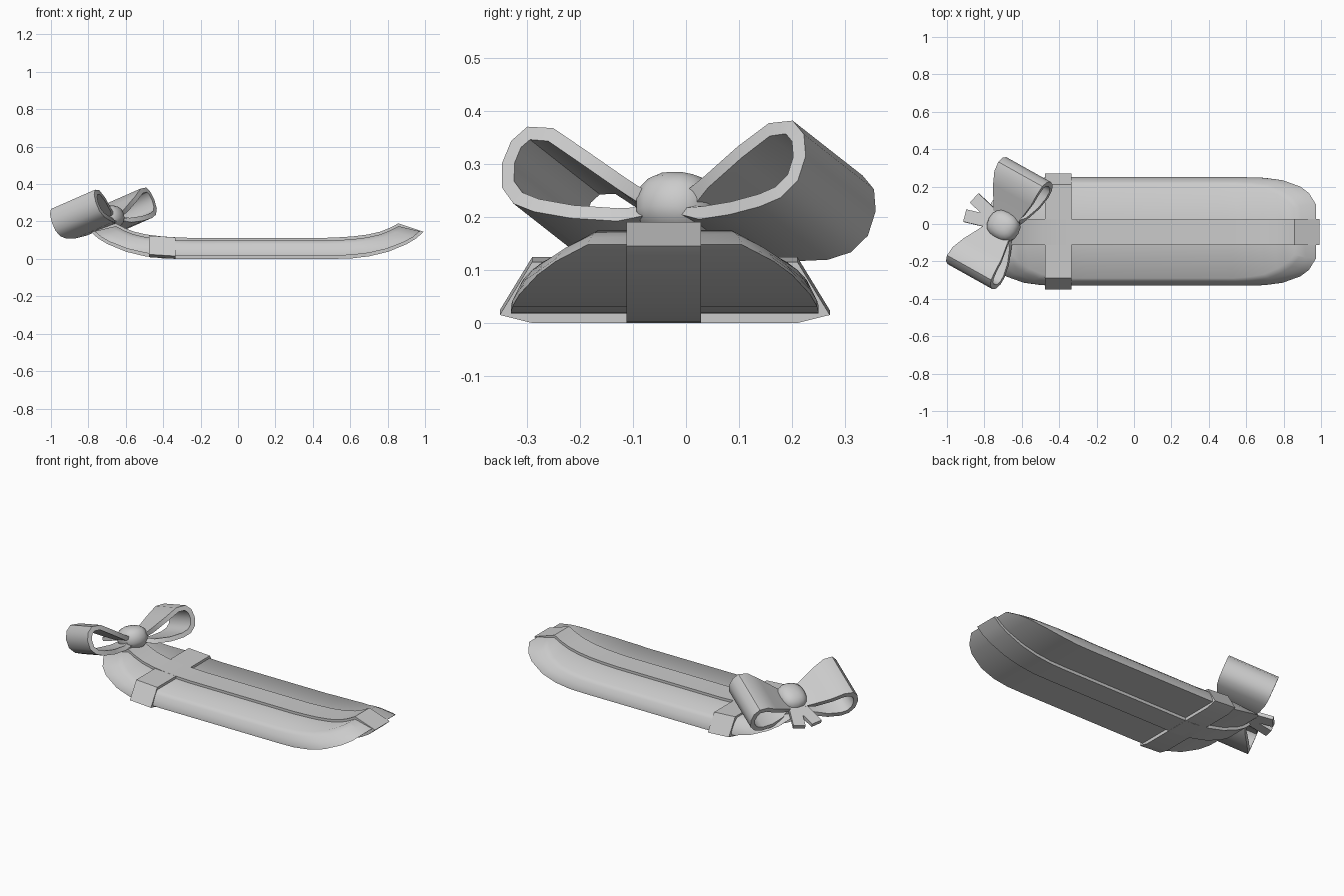
import bpy, bmesh, math
from mathutils import Vector, Matrix

if "Cube" in bpy.data.objects:
    bpy.data.objects.remove(bpy.data.objects["Cube"])

CX, CY = 0.1025, -0.04   # centre of the wrapped board


def make(name, verts, faces, angle=35, thick=0):
    bm = bmesh.new()
    vs = [bm.verts.new(v) for v in verts]
    for f in faces:
        bm.faces.new([vs[i] for i in f])
    bmesh.ops.recalc_face_normals(bm, faces=bm.faces)
    me = bpy.data.meshes.new(name)
    bm.to_mesh(me)
    bm.free()
    ob = bpy.data.objects.new(name, me)
    bpy.context.collection.objects.link(ob)
    bpy.ops.object.select_all(action='DESELECT')
    ob.select_set(True)
    bpy.context.view_layer.objects.active = ob
    if thick:
        m = ob.modifiers.new("thickness", 'SOLIDIFY')
        m.thickness, m.offset, m.use_even_offset = thick, 0, True
        bpy.ops.object.convert(target='MESH')
    bpy.ops.object.shade_smooth_by_angle(angle=math.radians(angle))
    return ob


def loft(rings, caps=True):
    n = len(rings[0])
    verts = [v for r in rings for v in r]
    faces = []
    for i in range(len(rings) - 1):
        for j in range(n):
            k = (j + 1) % n
            faces.append((i*n + j, i*n + k, (i+1)*n + k, (i+1)*n + j))
    if caps:
        faces += [tuple(range(n)), tuple(range(len(verts) - n, len(verts)))]
    return verts, faces


# Half profile: bottom u, bottom z, top u, top z, bottom half width, top half width
half = [(0.40, 0.000, 0.35, 0.112, 0.290, 0.250),
        (0.50, 0.002, 0.43, 0.115, 0.290, 0.250),
        (0.60, 0.014, 0.51, 0.120, 0.287, 0.243),
        (0.70, 0.038, 0.59, 0.130, 0.274, 0.230),
        (0.80, 0.079, 0.66, 0.146, 0.240, 0.200),
        (0.85, 0.109, 0.71, 0.166, 0.205, 0.170),
        (0.89, 0.145, 0.755, 0.190, 0.145, 0.125)]
stations = [(-s[0], s[1], -s[2]) + s[3:] for s in reversed(half)] + half

# Wrapped board with upturned ends, kept just inside the long ribbon
rings = []
for ub, zb, ut, zt, wb, wt in stations:
    f = abs(ub) / 0.89
    ub -= math.copysign(0.02 * f**4, ub)
    zb, zt = zb + 0.018 * (1 - 0.85 * f**8), zt - 0.015
    side = [(0, wb), (0.15, wb), (0.45, wb - 0.25*(wb - wt)), (0.75, wt + 0.45*(wb - wt)), (1, wt)]
    right = [(CX + ub + (ut - ub)*t, CY + w, zb + (zt - zb)*t) for t, w in side]
    left = [(x, 2*CY - y, z) for x, y, z in reversed(right)]
    rings.append(right + left)
make("wrapped_board", *loft(rings), angle=65)

# Long ribbon running over and under the board
outline = [(s[0], s[1]) for s in stations] + [(s[2], s[3]) for s in reversed(stations)]
rings = [[(CX + u, CY + dy, z) for u, z in outline] for dy in (-0.072, 0.068)]
make("long_ribbon", *loft(rings))

# Cross ribbon
sec = [(-0.25, 0.0), (0.25, 0.0), (0.311, 0.015), (0.25, 0.115), (-0.25, 0.115), (-0.311, 0.015)]
rings = [[(x, CY + y, z + dz) for y, z in sec] for x, dz in ((-0.475, 0.009), (-0.335, 0.0))]
make("cross_ribbon", *loft(rings))

# Bow frame: along the bow, up, across the ribbon width
A = Vector((0.48, 0.875, 0.02)).normalized()
W = Vector((0.84, -0.42, 0.36))
W = (W - A * W.dot(A)).normalized()
N = W.cross(A)
ORIGIN = Vector((-0.71, 0.0, 0.223))


def bow(p, q, r):
    return ORIGIN + A*p + N*q + W*r


# Bow loops (teardrop profile, widening outward)
tear = [(0.02, -0.03), (0.09, 0.008), (0.17, 0.055), (0.235, 0.093), (0.28, 0.095), (0.303, 0.073),
        (0.313, 0.035), (0.306, -0.008), (0.28, -0.036), (0.24, -0.05), (0.17, -0.058), (0.09, -0.054)]
for s, name in ((1, "bow_loop_right"), (-1, "bow_loop_left")):
    rings = []
    for k in (-1, -0.33, 0.33, 1):
        rings.append([bow(s*p, q, k * (0.05 + 0.095 * math.sin(min(1, p/0.3) * math.pi/2)))
                      for p, q in tear])
    make(name, *loft(rings, caps=False), angle=45, thick=0.026)

# Bow tails
for p, name in ((0.055, "bow_tail_right"), (-0.06, "bow_tail_left")):
    d = Vector((p, -0.225)).normalized()
    e = Vector((-d.y, d.x)) * 0.034
    rings = []
    for t in (0.03, 0.215):
        c = d * t
        rings.append([bow(c.x + k*e.x, q, c.y + k*e.y)
                      for k, q in ((-1, -0.025), (1, -0.025), (1, -0.003), (-1, -0.003))])
    make(name, *loft(rings))

# Bow knot (rounded, slightly boxy)
bpy.ops.mesh.primitive_uv_sphere_add(segments=16, ring_count=10, radius=1)
knot = bpy.context.object
knot.name = "bow_knot"
for v in knot.data.vertices:
    v.co = Vector([math.copysign(abs(c)**0.85, c) for c in v.co])
rot = Matrix((-A, W, N)).transposed().to_4x4()
if rot.determinant() < 0:
    rot = Matrix((A, W, N)).transposed().to_4x4()
size = Matrix.Diagonal((0.08, 0.09, 0.066, 1))
knot.data.transform(Matrix.Translation((-0.697, -0.01, 0.213)) @ rot @ size)
bpy.ops.object.shade_smooth_by_angle(angle=math.radians(40))
